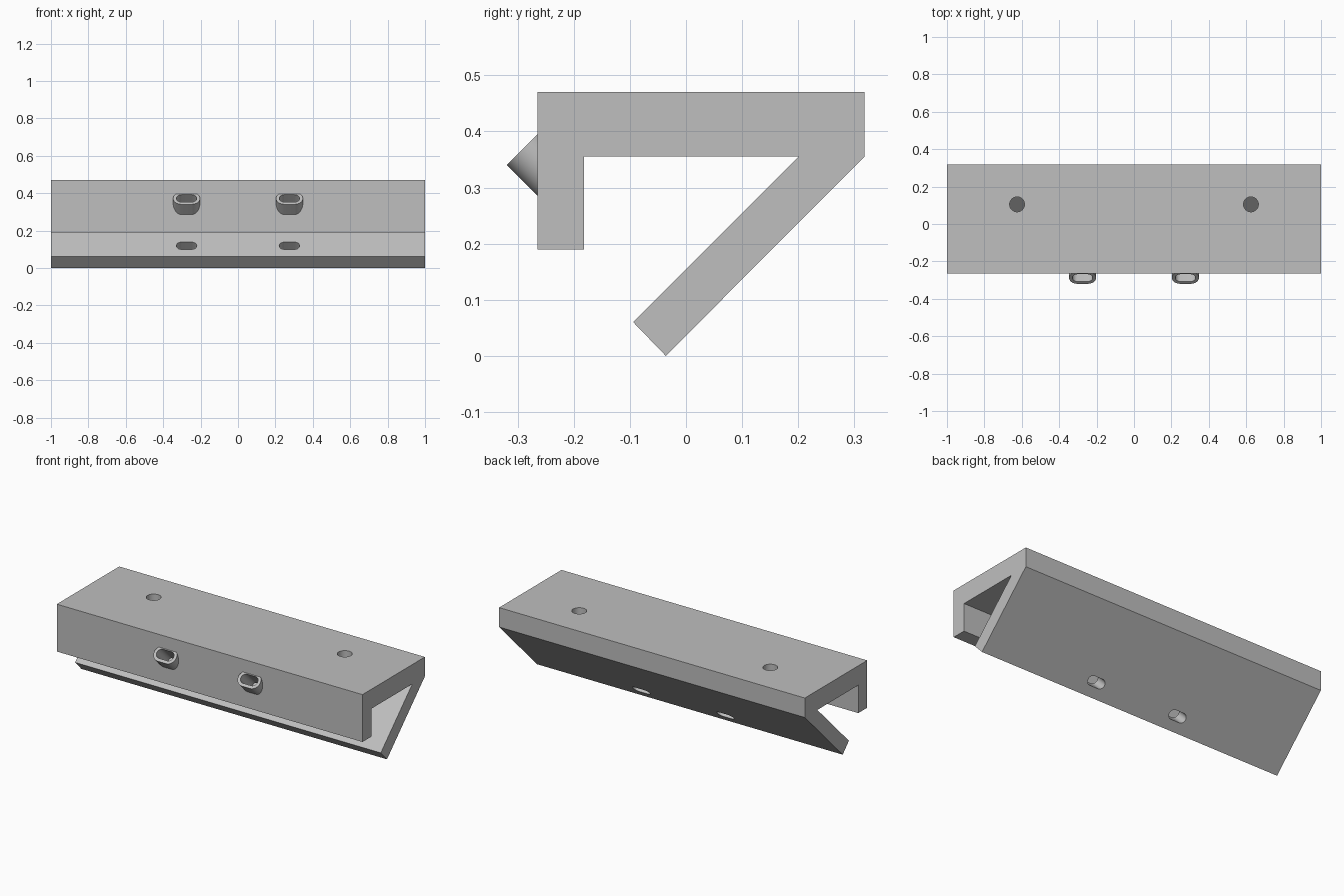
import bpy, bmesh, math
from mathutils import Matrix, Vector

if "Cube" in bpy.data.objects:
    bpy.data.objects.remove(bpy.data.objects["Cube"], do_unlink=True)

grey = bpy.data.materials.new("plain grey")
colour = (0.52, 0.52, 0.52, 1)
grey.use_nodes = True
grey.diffuse_color = colour
grey.node_tree.nodes["Principled BSDF"].inputs["Base Color"].default_value = colour


def prism(name, outline, depth, matrix):
    """Extrude a flat outline along local z by depth, then place it."""
    bm = bmesh.new()
    face = bm.faces.new([bm.verts.new((u, v, 0)) for u, v in outline])
    ext = bmesh.ops.extrude_face_region(bm, geom=[face])
    top = [e for e in ext["geom"] if isinstance(e, bmesh.types.BMVert)]
    bmesh.ops.translate(bm, verts=top, vec=(0, 0, depth))
    bm.transform(matrix)
    bmesh.ops.recalc_face_normals(bm, faces=bm.faces)
    mesh = bpy.data.meshes.new(name)
    bm.to_mesh(mesh)
    bm.free()
    mesh.materials.append(grey)
    obj = bpy.data.objects.new(name, mesh)
    bpy.context.collection.objects.link(obj)
    return obj


def slot(width, height, steps=16):
    """Outline with straight sides and half-round ends."""
    r = height / 2
    points = []
    for side in (1, -1):
        for i in range(steps + 1):
            a = math.pi * (i / steps - 0.5)
            points.append((side * (width / 2 - r + r * math.cos(a)), side * r * math.sin(a)))
    return points


def combine(target, tool, operation):
    mod = target.modifiers.new(operation.title(), "BOOLEAN")
    mod.object, mod.operation, mod.solver = tool, operation, "EXACT"
    bpy.context.view_layer.objects.active = target
    bpy.ops.object.modifier_apply(modifier=mod.name)
    bpy.data.objects.remove(tool, do_unlink=True)


# Hooked rail: top plate, short front lip and slanted rear plate
profile = [(-0.265, 0.47), (0.318, 0.47), (0.318, 0.355), (-0.036, 0.0),
           (-0.094, 0.06), (0.201, 0.355), (-0.182, 0.355),
           (-0.182, 0.19), (-0.265, 0.19)]
along_x = Matrix(((0, 0, 1, -1), (1, 0, 0, 0), (0, 1, 0, 0), (0, 0, 0, 1)))
rail = prism("slanted_rail", profile, 2, along_x)

# Slotted sleeves through the lip, with matching slots in the slanted plate
tilt = Matrix.Rotation(math.radians(45), 4, "X")
for x in (-0.275, 0.275):
    mouth = Matrix.Translation((x, -0.288, 0.372)) @ tilt
    combine(rail, prism("sleeve", slot(0.144, 0.09), -0.095, mouth), "UNION")
    start = mouth @ Matrix.Translation((0, 0, 0.05))
    combine(rail, prism("slot_cutter", slot(0.109, 0.055), -0.6, start), "DIFFERENCE")

# Round screw holes through the top plate
for x in (-0.625, 0.625):
    place = Matrix.Translation((x, 0.105, 0.32))
    combine(rail, prism("hole_cutter", slot(0.08, 0.0799), 0.2, place), "DIFFERENCE")

# Smooth the round walls, keep the edges crisp
bpy.ops.object.select_all(action="DESELECT")
rail.select_set(True)
bpy.context.view_layer.objects.active = rail
bpy.ops.object.shade_smooth_by_angle(angle=math.radians(30))
